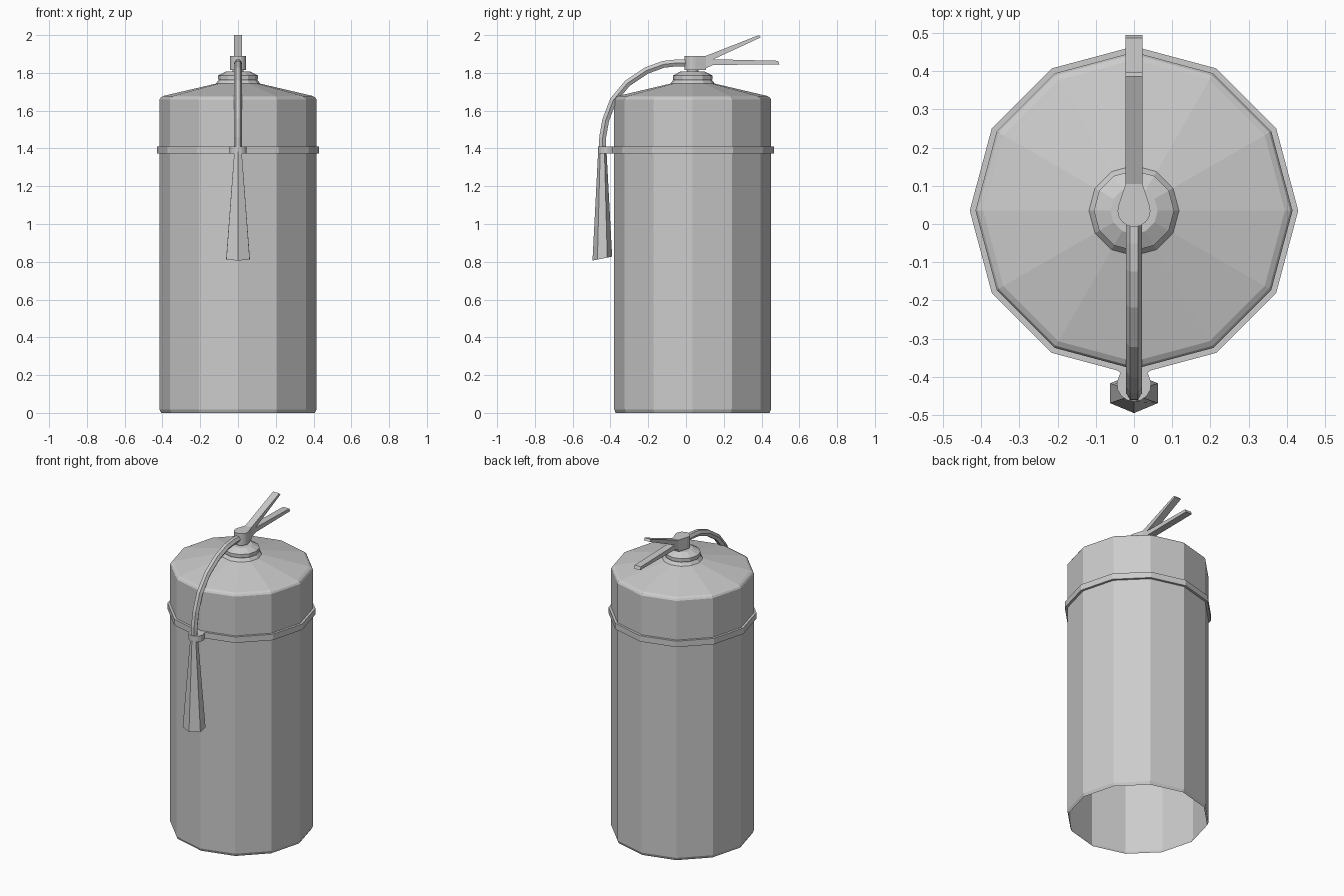
import bpy, bmesh, math
from mathutils import Vector

if "Cube" in bpy.data.objects:
    bpy.data.objects.remove(bpy.data.objects["Cube"])

CY = 0.035  # body axis in y


def finish(name, bm):
    bmesh.ops.recalc_face_normals(bm, faces=bm.faces)
    me = bpy.data.meshes.new(name)
    bm.to_mesh(me)
    bm.free()
    ob = bpy.data.objects.new(name, me)
    bpy.context.collection.objects.link(ob)
    return ob


def loft(name, rings, cap_start=False, cap_end=False, closed=False):
    """Skin a list of equally long point rings."""
    bm = bmesh.new()
    vs = [[bm.verts.new(p) for p in r] for r in rings]
    n = len(vs[0])
    for i in range(len(vs) if closed else len(vs) - 1):
        a, b = vs[i], vs[(i + 1) % len(vs)]
        for j in range(n):
            k = (j + 1) % n
            bm.faces.new((a[j], a[k], b[k], b[j]))
    if cap_start:
        bm.faces.new(vs[0])
    if cap_end:
        bm.faces.new(vs[-1])
    return finish(name, bm)


def circle(r, z, cy=CY, n=12, ry=None, phase=0.0, tilt=0.0):
    pts = []
    for i in range(n):
        a = 2 * math.pi * i / n + phase
        y = (ry or r) * math.sin(a)
        pts.append((r * math.cos(a), cy + y, z + tilt * y))
    return pts


def prism(name, outline, offset):
    """Extrude a closed outline by an offset vector."""
    off = Vector(offset)
    return loft(name, [outline, [Vector(p) + off for p in outline]], True, True)


# Tank: open at the bottom, conical shoulder and collar
tank = [(0.407, 0), (0.415, 0.018), (0.415, 1.66), (0.409, 1.67), (0.395, 1.678),
        (0.118, 1.743), (0.103, 1.762), (0.105, 1.768), (0.105, 1.786), (0.062, 1.808)]
loft("tank", [circle(r, z) for r, z in tank], cap_end=True)

# Strap around the tank
strap = [(0.412, 1.372), (0.43, 1.372), (0.43, 1.41), (0.412, 1.41)]
loft("strap", [circle(r, z) for r, z in strap], closed=True)

# Hose clip on the strap, flaring into it
clip = [(0.055, -0.375), (0.035, -0.39)]
arc = [(0.045 * math.cos(t), -0.42 + 0.045 * math.sin(t))
       for t in [math.radians(30 - 24 * i) for i in range(11)]]
outline = clip + arc + [(-x, y) for x, y in reversed(clip)]
prism("hose_clip", [(x, y, 1.372) for x, y in outline], (0, 0, 0.038))

# Valve stem and teardrop valve head
loft("valve_stem", [circle(0.03, z) for z in (1.80, 1.83)], True, True)
head = [(0.043 * math.cos(t), CY + 0.043 * math.sin(t))
        for t in [math.radians(20 - 22 * i) for i in range(11)]]
head = [(0.022, 0.105)] + head + [(-0.022, 0.105)]
prism("valve_head", [(x, y, 1.815) for x, y in head], (0, 0, 0.075))

# Pair of squeeze levers as one forked profile
levers = [(0.09, 1.89), (0.105, 1.89), (0.386, 2.0), (0.396, 1.988), (0.145, 1.872),
          (0.487, 1.864), (0.495, 1.845), (0.145, 1.842), (0.105, 1.825), (0.09, 1.825)]
prism("levers", [(-0.022, y, z) for y, z in levers], (0.044, 0, 0))

# Six-sided hose swept along a bend
path = [Vector((0, y, z)) for y, z in [
    (0.01, 1.853), (-0.05, 1.853), (-0.12, 1.845), (-0.21, 1.812), (-0.31, 1.745),
    (-0.385, 1.655), (-0.425, 1.55), (-0.441, 1.46), (-0.443, 1.36)]]
rings = []
for i, p in enumerate(path):
    d = (path[min(i + 1, len(path) - 1)] - path[max(i - 1, 0)]).normalized()
    side = Vector((1, 0, 0))
    up = side.cross(d)
    rings.append([p + 0.021 * (side * math.cos(a) + up * math.sin(a))
                  for a in [math.pi * k / 3 for k in range(6)]])
loft("hose", rings, True, True)

# Flared six-sided nozzle with a slightly slanted mouth
loft("nozzle", [circle(0.022, 1.39, -0.443, 6, 0.022, math.pi / 6),
                circle(0.072, 0.817, -0.443, 6, 0.052, math.pi / 6, 0.2)], True, True)
